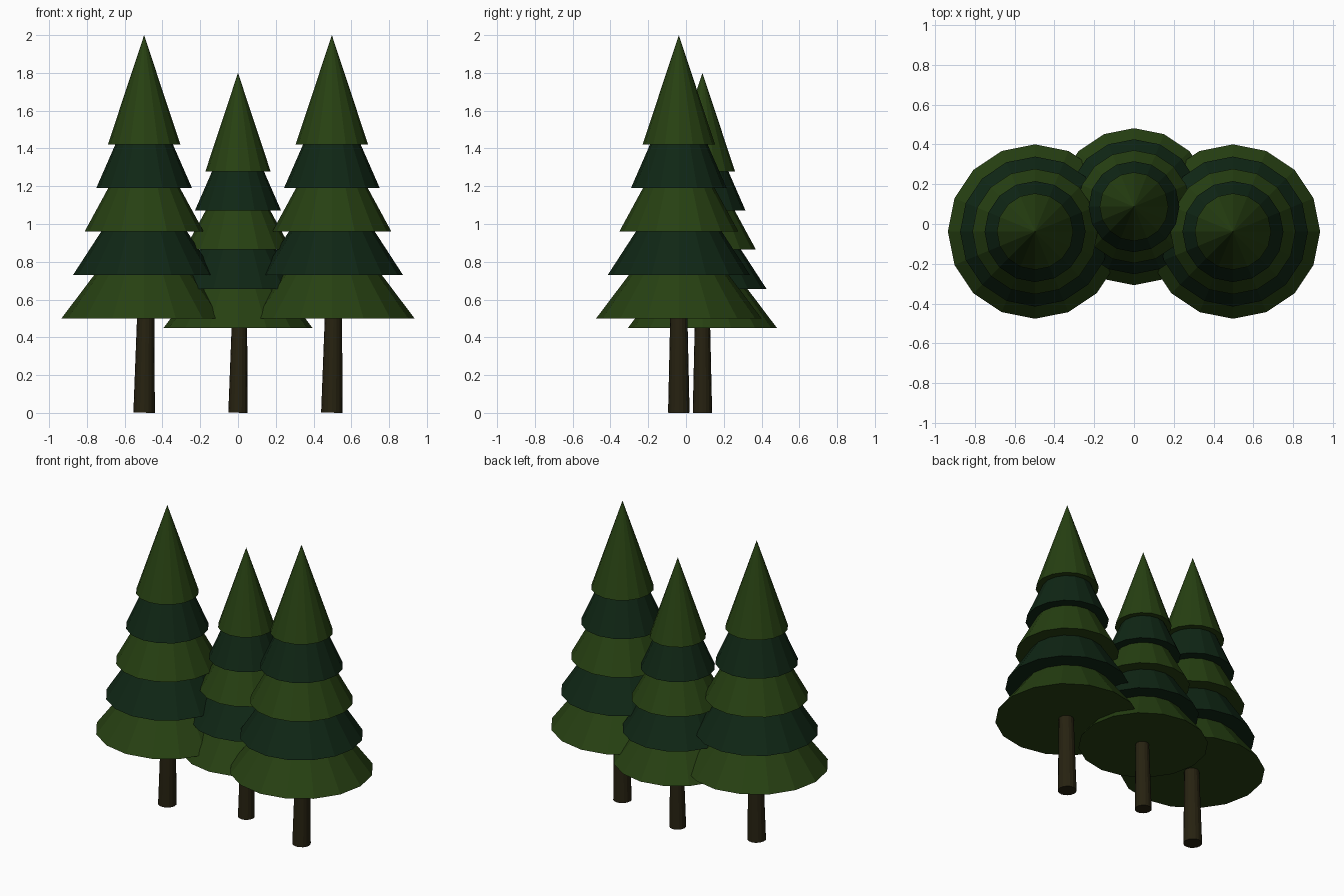
import bpy
import bmesh
from math import sin
from mathutils import Matrix, Vector

if "Cube" in bpy.data.objects:
    bpy.data.objects.remove(bpy.data.objects["Cube"])


def material(name, rgb):
    m = bpy.data.materials.new(name)
    m.diffuse_color = (*rgb, 1.0)
    m.use_nodes = True
    m.node_tree.nodes["Principled BSDF"].inputs["Base Color"].default_value = m.diffuse_color
    return m


LEAF = material("leaf green", (0.020, 0.052, 0.006))
PINE = material("deep pine green", (0.005, 0.020, 0.0075))
BARK = material("dark bark", (0.020, 0.016, 0.0055))

SIDES = 16
TIER_HEIGHT = 0.58    # every foliage cone has the same height
TIER_STEP = 0.23      # and sits this far above the one below
TRUNK_LEAN = 0.016


def cone(name, r_bottom, r_top, height, matrix, mat):
    """Capped, flat-faced cone standing on its base, moved by matrix."""
    bm = bmesh.new()
    bmesh.ops.create_cone(bm, cap_ends=True, segments=SIDES,
                          radius1=r_bottom, radius2=r_top, depth=height)
    if r_top == 0:
        bmesh.ops.remove_doubles(bm, verts=bm.verts, dist=1e-5)
    bmesh.ops.translate(bm, verts=bm.verts, vec=(0, 0, height / 2))
    bmesh.ops.transform(bm, verts=bm.verts, matrix=matrix)
    bmesh.ops.recalc_face_normals(bm, faces=bm.faces)
    mesh = bpy.data.meshes.new(name)
    bm.to_mesh(mesh)
    bm.free()
    mesh.materials.append(mat)
    obj = bpy.data.objects.new(name, mesh)
    bpy.context.collection.objects.link(obj)
    return obj


def tree(label, x, y, scale):
    base = Matrix.Translation((x, y, 0)) @ Matrix.Scale(scale, 4)

    # Slightly leaning, tapered trunk whose lowest edge touches the ground
    r = 0.057
    lift = Matrix.Translation(Vector((0, 0, r * sin(TRUNK_LEAN))))
    lean = Matrix.Rotation(TRUNK_LEAN, 4, 'Y')
    cone(f"{label}_trunk", r, 0.043, 0.62, base @ lift @ lean, BARK)

    # Five stacked cones, narrowing upwards and alternating in colour
    for i in range(5):
        place = base @ Matrix.Translation((0, 0, 0.5 + TIER_STEP * i))
        cone(f"{label}_foliage_{i + 1}", 0.438 - 0.0615 * i, 0,
             TIER_HEIGHT, place, PINE if i % 2 else LEAF)


tree("left_tree", -0.497, -0.038, 1.0)
tree("right_tree", 0.497, -0.038, 1.0)
tree("middle_tree", 0.0, 0.087, 0.9)
